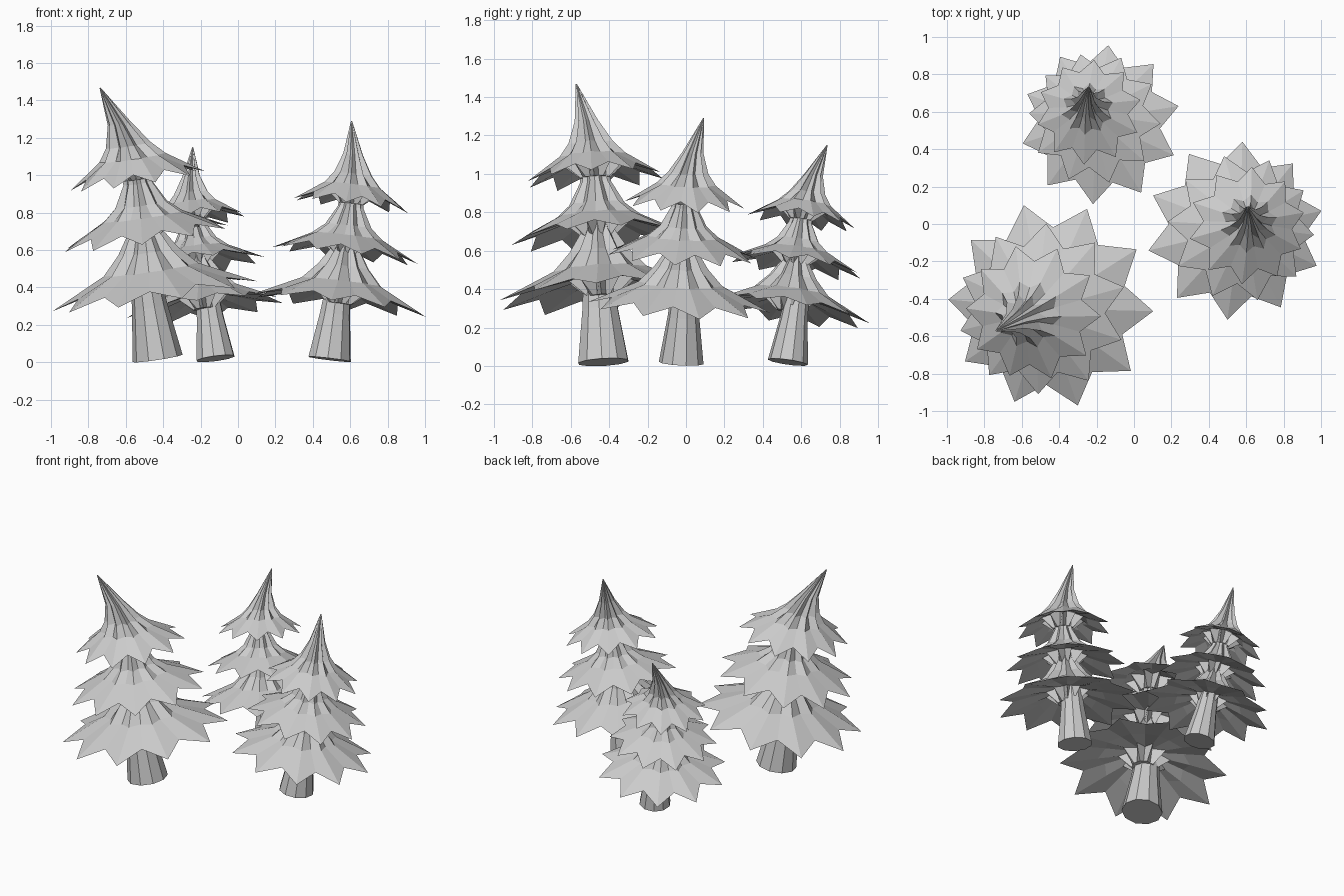
import bpy, bmesh, math
from mathutils import Vector, Matrix

cube = bpy.data.objects.get("Cube")
if cube:
    bpy.data.objects.remove(cube)

POINTS = 10

mat = bpy.data.materials.new("plain grey")
mat.use_nodes = True
grey = (0.6, 0.6, 0.6, 1)
mat.diffuse_color = grey
mat.node_tree.nodes["Principled BSDF"].inputs["Base Color"].default_value = grey


def pleated(name, rings, phase, place, bend=Vector((0, 0))):
    """Loft rings of (ridge radius, ridge z, valley radius, valley z); cap both ends."""
    bm = bmesh.new()
    loops = []
    for ridge_r, ridge_z, valley_r, valley_z in rings:
        loop = []
        for i in range(2 * POINTS):
            r, z = (valley_r, valley_z) if i % 2 else (ridge_r, ridge_z)
            a = math.radians(phase) + math.pi * i / POINTS
            t = max(0, (z - 0.85) / 0.43) ** 1.7
            loop.append(bm.verts.new((r * math.cos(a) + bend.x * t,
                                      r * math.sin(a) + bend.y * t, z)))
        loops.append(loop)
    n = 2 * POINTS
    for low, high in zip(loops, loops[1:]):
        for i in range(n):
            j = (i + 1) % n
            bm.faces.new((low[i], low[j], high[j], high[i]))
    bm.faces.new(loops[0][::-1])
    bm.faces.new(loops[-1])
    bmesh.ops.recalc_face_normals(bm, faces=bm.faces)
    mesh = bpy.data.meshes.new(name)
    bm.to_mesh(mesh)
    bm.free()
    mesh.materials.append(mat)
    obj = bpy.data.objects.new(name, mesh)
    obj.matrix_world = place
    bpy.context.collection.objects.link(obj)


def skirt(radius, tip_z, upper):
    """Closed drooping branch layer: ribbed underside, star rim, then the upper profile."""
    rings = [(0.068, tip_z + 0.01, 0.064, tip_z + 0.01),
             (0.15, tip_z + 0.08, 0.07, tip_z + 0.11),
             (0.55 * radius, tip_z + 0.055, 0.49 * radius, tip_z + 0.075),
             (radius, tip_z, 0.76 * radius, tip_z + 0.045)]
    for r, h, pleat in upper:
        rings.append((r, tip_z + h, r * pleat, tip_z + h))
    return rings


LAYERS = {
    "lower_branches": (0, skirt(0.478, 0.29, [(0.22, 0.125, 0.85), (0.14, 0.21, 0.75),
                                              (0.075, 0.31, 0.8), (0.055, 0.39, 0.8)])),
    "middle_branches": (18, skirt(0.395, 0.558, [(0.19, 0.105, 0.85), (0.125, 0.16, 0.75),
                                                 (0.07, 0.26, 0.8), (0.055, 0.385, 0.8)])),
    "top_branches": (0, skirt(0.315, 0.828, [(0.155, 0.11, 0.8), (0.105, 0.17, 0.65),
                                             (0.055, 0.275, 0.7), (0.003, 0.455, 1)])),
}


def tree(name, base, scale, lean, shift, bend, phase):
    axis = Vector((lean[0], lean[1], 1)).normalized()
    turn = Vector((0, 0, 1)).rotation_difference(axis).to_matrix().to_4x4()
    place = Matrix.Translation(base) @ turn @ Matrix.Scale(scale, 4)
    # Ten-sided tapering trunk
    c = math.cos(math.pi / POINTS)
    trunk = [(r, z, r * c, z) for r, z in [(0.117, 0), (0.083, 0.24), (0.066, 0.42)]]
    pleated(name + "_trunk", trunk, phase, place)
    # Three layers of pointed branches, set slightly off the trunk axis
    crown = Matrix.Translation((shift[0], shift[1], 0)) @ place
    for layer, (twist, rings) in LAYERS.items():
        pleated(name + "_" + layer, rings, phase + twist, crown, Vector(bend))


tree("large_tree", (-0.43, -0.43, 0.02), 1.16, (-0.15, -0.06), (0.035, 0.015), (-0.105, -0.058), 33)
tree("medium_tree", (0.49, -0.025, 0.016), 1.0, (0.12, 0.05), (0.015, -0.025), (-0.05, 0.077), 13)
tree("small_tree", (-0.12, 0.53, 0.02), 0.9, (-0.13, 0.14), (-0.025, -0.035), (0.055, 0.089), 13)
